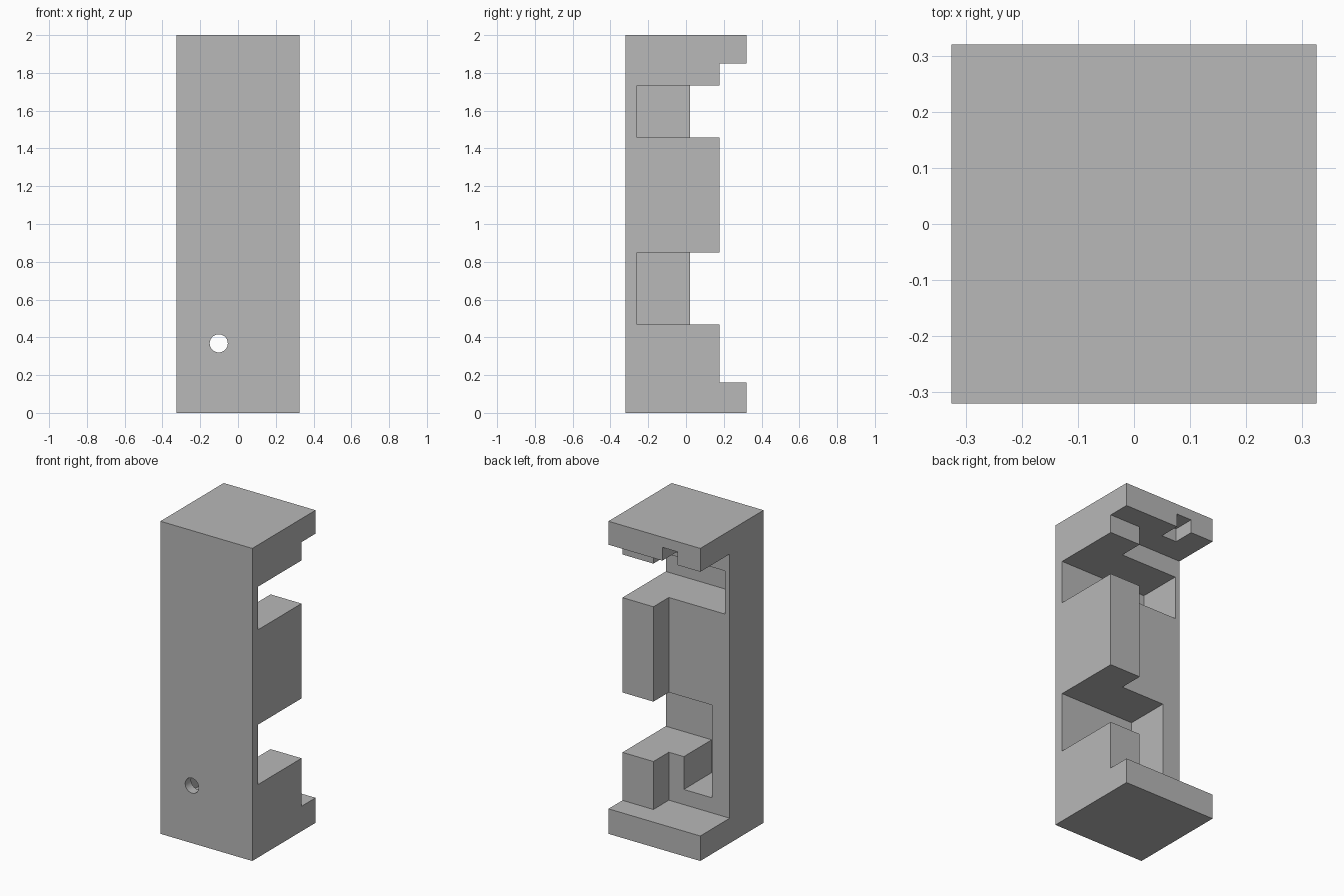
import bpy
import bmesh
from mathutils import Vector

cube = bpy.data.objects.get("Cube")
if cube:
    bpy.data.objects.remove(cube, do_unlink=True)

grey = bpy.data.materials.new("plain grey")
grey.use_nodes = True
colour = (0.48, 0.48, 0.48, 1)
grey.diffuse_color = colour
grey.node_tree.nodes["Principled BSDF"].inputs["Base Color"].default_value = colour


def prism(name, outline, axis, start, end):
    """Extrude an outline along axis: 'y' takes (x, z) points, 'z' takes (x, y)."""
    bm = bmesh.new()
    place = (lambda p: (p[0], start, p[1])) if axis == "y" else (lambda p: (p[0], p[1], start))
    face = bm.faces.new([bm.verts.new(place(p)) for p in outline])
    extruded = bmesh.ops.extrude_face_region(bm, geom=[face])["geom"]
    direction = Vector((0, 1, 0)) if axis == "y" else Vector((0, 0, 1))
    moved = [v for v in extruded if isinstance(v, bmesh.types.BMVert)]
    bmesh.ops.translate(bm, verts=moved, vec=direction * (end - start))
    bmesh.ops.recalc_face_normals(bm, faces=bm.faces)
    mesh = bpy.data.meshes.new(name)
    bm.to_mesh(mesh)
    bm.free()
    mesh.materials.append(grey)
    obj = bpy.data.objects.new(name, mesh)
    bpy.context.collection.objects.link(obj)
    return obj


def rect(a0, a1, b0, b1):
    return [(a0, b0), (a1, b0), (a1, b1), (a0, b1)]


def cut(target, cutter):
    mod = target.modifiers.new(cutter.name, "BOOLEAN")
    mod.operation = "DIFFERENCE"
    mod.solver = "EXACT"
    mod.object = cutter
    cutter.hide_render = True
    bpy.context.view_layer.objects.active = target
    bpy.ops.object.modifier_apply(modifier=mod.name)
    bpy.data.objects.remove(cutter, do_unlink=True)


# Solid block
housing = prism("housing", rect(-0.325, 0.325, -0.32, 0.32), "z", 0, 2)

# Stepped back channel, leaving base, cap and corner post
channel = [(-1, 0.022), (0.106, 0.022), (0.106, 0.178), (1, 0.178), (1, 1), (-1, 1)]
cut(housing, prism("back_channel", channel, "z", 0.16, 1.85))

# Upper pocket, open to the left and back
cut(housing, prism("upper_pocket", rect(-0.293, 1, 1.457, 1.733), "y", -0.26, 1))

# Lower pocket with a deeper slot at its inner end
lower = [(-0.2, 0.257), (0, 0.257), (0, 0.467), (1, 0.467), (1, 0.85), (-0.2, 0.85)]
cut(housing, prism("lower_pocket", lower, "y", -0.26, 1))

# Small notch under the back edge of the cap
cut(housing, prism("cap_notch", rect(-0.163, -0.057, 1.8, 1.935), "y", 0.184, 1))

# Round hole from the front into the slot
bpy.ops.mesh.primitive_cylinder_add(vertices=32, radius=0.048, depth=0.4,
                                    location=(-0.102, -0.35, 0.368),
                                    rotation=(1.570796, 0, 0))
hole = bpy.context.object
hole.name = "front_hole"
hole.data.materials.append(grey)
cut(housing, hole)

# Soft hole wall, sharp edges elsewhere
bpy.ops.object.select_all(action="DESELECT")
housing.select_set(True)
bpy.context.view_layer.objects.active = housing
bpy.ops.object.shade_smooth_by_angle()
